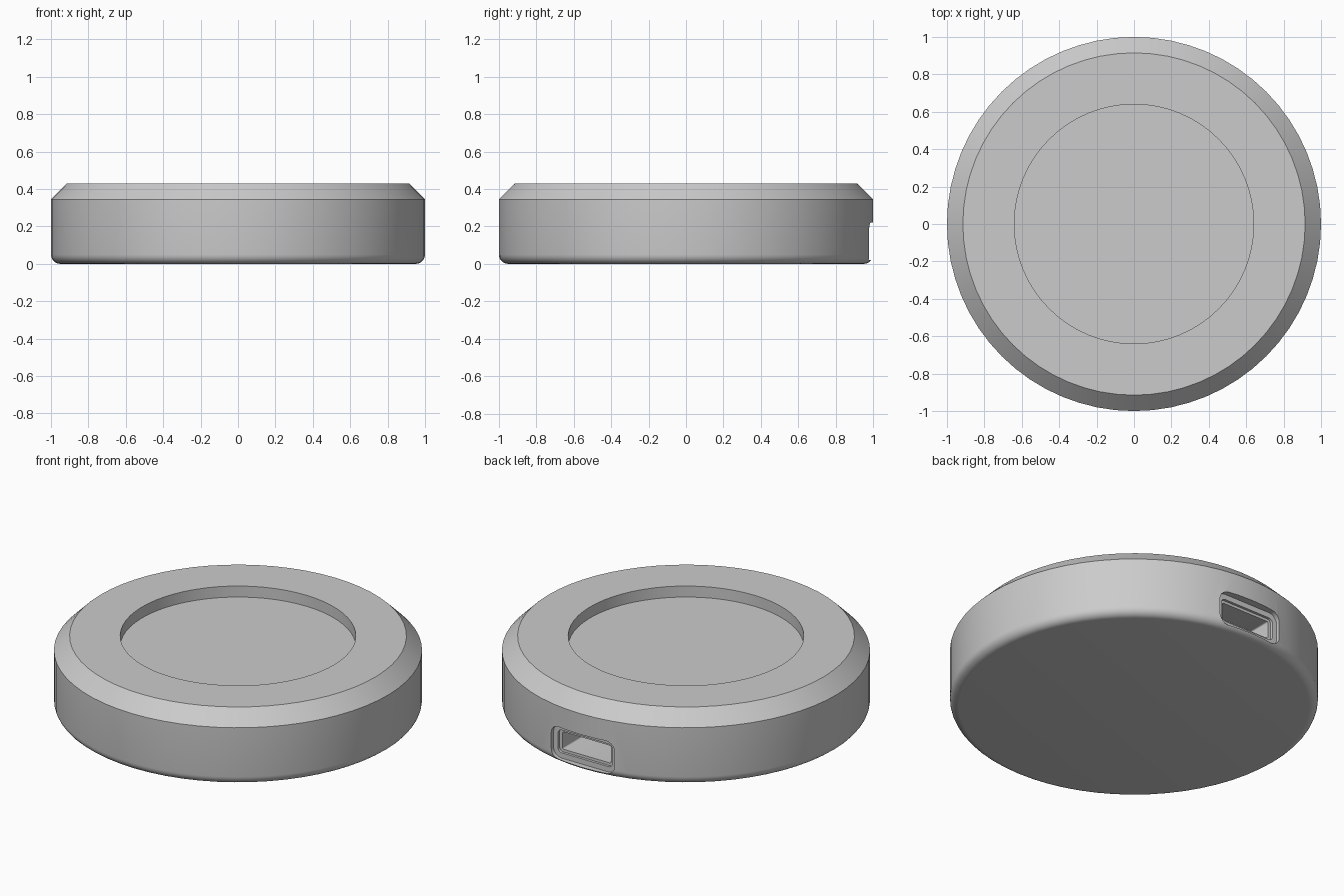
import bpy, bmesh, math

if "Cube" in bpy.data.objects:
    bpy.data.objects.remove(bpy.data.objects["Cube"])

SEGMENTS = 64
grey = bpy.data.materials.new("grey plastic")
grey.use_nodes = True
colour = (0.6, 0.6, 0.6, 1)
grey.diffuse_color = colour
grey.node_tree.nodes["Principled BSDF"].inputs["Base Color"].default_value = colour


def make_object(name, bm):
    bmesh.ops.recalc_face_normals(bm, faces=bm.faces)
    mesh = bpy.data.meshes.new(name)
    bm.to_mesh(mesh)
    bm.free()
    obj = bpy.data.objects.new(name, mesh)
    bpy.context.collection.objects.link(obj)
    mesh.materials.append(grey)
    return obj


def lathe(name, profile):
    """Closed solid of revolution, capped at both ends of the profile."""
    bm = bmesh.new()
    rings = [[bm.verts.new((r * math.cos(a), r * math.sin(a), z))
              for a in (2 * math.pi * i / SEGMENTS for i in range(SEGMENTS))]
             for r, z in profile]
    for low, high in zip(rings, rings[1:]):
        for i in range(SEGMENTS):
            j = (i + 1) % SEGMENTS
            bm.faces.new((low[i], low[j], high[j], high[i]))
    bm.faces.new(rings[0])
    bm.faces.new(rings[-1])
    return make_object(name, bm)


def slot(name, half_w, half_h, radius, y_floor, z_mid, steps=5):
    """Rounded rectangular block used to cut the port into the back."""
    bm = bmesh.new()
    verts = []
    for corner, (sx, sz) in enumerate(((1, 1), (-1, 1), (-1, -1), (1, -1))):
        for k in range(steps + 1):
            a = math.pi / 2 * (corner + k / steps)
            verts.append(bm.verts.new((sx * (half_w - radius) + radius * math.cos(a), y_floor,
                                       z_mid + sz * (half_h - radius) + radius * math.sin(a))))
    face = bm.faces.new(verts)
    out = bmesh.ops.extrude_face_region(bm, geom=[face])["geom"]
    moved = [v for v in out if isinstance(v, bmesh.types.BMVert)]
    bmesh.ops.translate(bm, verts=moved, vec=(0, 1.2 - y_floor, 0))
    return make_object(name, bm)


# Puck body: rounded foot, straight wall, chamfered shoulder, shallow dish
FILLET = 0.05
foot = [(1 - FILLET + FILLET * math.sin(a), FILLET - FILLET * math.cos(a))
        for a in (math.pi / 2 * k / 6 for k in range(7))]
body = lathe("puck_body", foot + [(1, 0.345), (0.915, 0.43), (0.64, 0.43), (0.64, 0.364)])

# Stepped charging port in the back wall
cutters = [slot("port_recess_cutter", 0.21, 0.1, 0.055, 0.955, 0.12),
           slot("port_lip_cutter", 0.18, 0.068, 0.025, 0.94, 0.12),
           slot("port_opening_cutter", 0.16, 0.052, 0.008, 0.75, 0.12)]
bpy.context.view_layer.objects.active = body
for cutter in cutters:
    mod = body.modifiers.new(cutter.name, "BOOLEAN")
    mod.operation = "DIFFERENCE"
    mod.solver = "EXACT"
    mod.object = cutter
    bpy.ops.object.modifier_apply(modifier=mod.name)
    bpy.data.objects.remove(cutter)

# Smooth wall with crisp rims
bpy.ops.object.select_all(action="DESELECT")
body.select_set(True)
bpy.ops.object.shade_smooth_by_angle(angle=math.radians(30))
